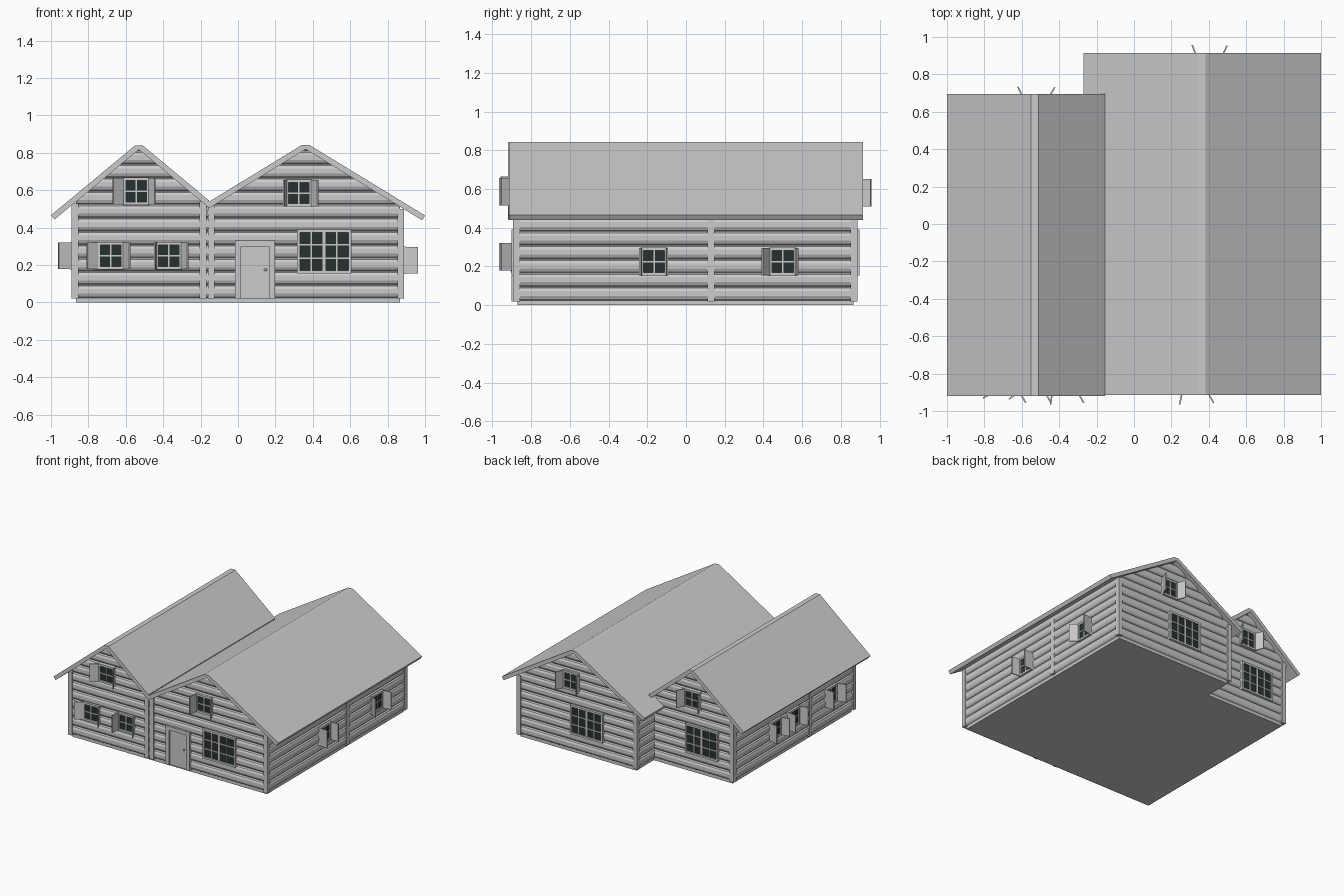
import bpy, bmesh
from math import radians, sqrt
from mathutils import Matrix, Vector

if "Cube" in bpy.data.objects:
    bpy.data.objects.remove(bpy.data.objects["Cube"])

glass_mat = bpy.data.materials.new("dark_glass")
glass_mat.diffuse_color = (0.02, 0.03, 0.03, 1)
glass_mat.use_nodes = True
glass_mat.node_tree.nodes["Principled BSDF"].inputs["Base Color"].default_value = glass_mat.diffuse_color


def finish(bm, name, M=Matrix(), mat=None):
    bmesh.ops.recalc_face_normals(bm, faces=bm.faces)
    me = bpy.data.meshes.new(name)
    bm.to_mesh(me)
    bm.free()
    ob = bpy.data.objects.new(name, me)
    ob.matrix_world = M
    bpy.context.collection.objects.link(ob)
    if mat:
        me.materials.append(mat)
    return ob


def add_box(bm, a, b, T=Matrix()):
    """Box between two corners, optionally transformed."""
    a, b = Vector(a), Vector(b)
    size = Matrix.Diagonal((*(b - a), 1))
    bmesh.ops.create_cube(bm, size=1, matrix=T @ Matrix.Translation((a + b) / 2) @ size)


def boxes(name, pairs, M=Matrix(), mat=None):
    bm = bmesh.new()
    for a, b in pairs:
        add_box(bm, a, b)
    return finish(bm, name, M, mat)


def prism(name, profile, y0, y1):
    """Extrude an x-z outline from y0 to y1."""
    bm = bmesh.new()
    f = bm.faces.new([bm.verts.new((x, y0, z)) for x, z in profile])
    r = bmesh.ops.extrude_face_region(bm, geom=[f])
    vs = [v for v in r["geom"] if isinstance(v, bmesh.types.BMVert)]
    bmesh.ops.translate(bm, verts=vs, vec=(0, y1 - y0, 0))
    return finish(bm, name)


def frame(x, y, deg):
    """Wall frame: local x runs along the wall, local -y points outward."""
    return Matrix.Translation((x, y, 0)) @ Matrix.Rotation(radians(deg), 4, 'Z')


PITCH = 0.0715
LOG = [(0, 0), (0.011, 0.007), (0.018, 0.022), (0.018, 0.048), (0.011, 0.063), (0, 0.069)]
APEX = 0.82


def log_wall(name, M, u0, u1, top, slope=None):
    """Rounded log siding, clipped to the gable if a slope is given."""
    bm = bmesh.new()
    prev, z0 = None, 0.025
    while z0 < top:
        for n, dz in LOG:
            z = min(z0 + dz, top)
            lim = (APEX - z) / slope if slope else 9
            row = [bm.verts.new((max(u0, -lim), -n, z)), bm.verts.new((min(u1, lim), -n, z))]
            if prev:
                bm.faces.new([prev[0], prev[1], row[1], row[0]])
            prev = row
            if z >= top:
                break
        z0 += PITCH
    return finish(bm, name, M)


def window(name, M, u, z, w, h, cols, rows, shutters=None):
    """Glass, frame, glazing bars and optional (left, right) shutter angles."""
    W = M @ Matrix.Translation((u, 0, z))
    boxes(name + "_glass", [((-w/2, -0.022, -h/2), (w/2, 0, h/2))], W, glass_mat)
    t = 0.008
    bars = [((s*w/2 - t, -0.032, -h/2 - t), (s*w/2 + t, 0, h/2 + t)) for s in (-1, 1)]
    bars += [((-w/2, -0.032, s*h/2 - t), (w/2, 0, s*h/2 + t)) for s in (-1, 1)]
    for i in range(1, cols):
        x, b = -w/2 + w*i/cols, (0.008 if cols == 4 and i == 2 else 0.004)
        bars.append(((x - b, -0.028, -h/2), (x + b, 0, h/2)))
    for i in range(1, rows):
        y = -h/2 + h*i/rows
        bars.append(((-w/2, -0.028, y - 0.004), (w/2, 0, y + 0.004)))
    boxes(name + "_frame", bars, W)
    if shutters:
        bm = bmesh.new()
        for s, ang in zip((-1, 1), shutters):
            T = Matrix.Translation((s*(w/2 + 0.004), -0.026, 0)) @ Matrix.Rotation(radians(-s*ang), 4, 'Z')
            x0, x1 = sorted((0, s*0.07))
            add_box(bm, (x0, -0.004, -h/2 - 0.006), (x1, 0.004, h/2 + 0.006), T)
        finish(bm, name + "_shutters", W)


# Wall frames: gables centred on the ridge, sides centred on y = 0
LX, RX, LS, RS = -0.53, 0.362, 0.83, 0.61
front_l, front_r = frame(LX, -0.87, 0), frame(RX, -0.87, 0)
back_l, back_r = frame(LX, 0.645, 180), frame(RX, 0.865, 180)
right, left, inner = frame(0.867, 0, 90), frame(-0.867, 0, -90), frame(-0.165, 0, -90)

# Solid house bodies
for name, cx, s, x0, x1, y1 in (("left_body", LX, LS, -0.867, -0.165, 0.645),
                                ("right_body", RX, RS, -0.165, 0.867, 0.865)):
    prism(name, [(x0, 0), (x1, 0), (x1, APEX - s*(x1 - cx)), (cx, APEX),
                 (x0, APEX - s*(cx - x0))], -0.87, y1)

# Log siding
log_wall("front_left_logs", front_l, -0.337, 0.365, APEX - 0.002, LS)
log_wall("front_right_logs", front_r, -0.527, 0.505, APEX - 0.002, RS)
log_wall("back_left_logs", back_l, -0.365, 0.337, APEX - 0.002, LS)
log_wall("back_right_logs", back_r, -0.505, 0.527, APEX - 0.002, RS)
log_wall("right_logs", right, -0.87, 0.865, 0.512)
log_wall("left_logs", left, -0.645, 0.87, 0.54)
log_wall("inner_logs", inner, -0.865, -0.645, 0.498)

# Corner and middle posts
posts = [(-0.872, -0.877, 0.53), (-0.187, -0.877, 0.54), (-0.143, -0.877, 0.53), (0.87, -0.877, 0.5),
         (0.87, 0.868, 0.5), (-0.168, 0.868, 0.49), (-0.872, 0.648, 0.53),
         (0.87, 0.13, 0.5), (-0.87, -0.32, 0.53)]
boxes("posts", [((x - 0.018, y - 0.018, 0.02), (x + 0.018, y + 0.018, h)) for x, y, h in posts])


# Roofs
T = 0.03


def roof(name, cx, zr, s, xl, xr, valley_left, y0, y1):
    k = sqrt(1 + s*s)
    fw = 0.02
    zl, zr2 = zr - s*(cx - fw - xl), zr - s*(xr - cx - fw)
    square = (T*s/k, -T/k)          # square-cut eave
    plumb = (0, -T*k)               # vertical cut in the valley
    dl, dr = (plumb, square) if valley_left else (square, plumb)
    prism(name, [(xl, zl), (cx - fw, zr), (cx + fw, zr), (xr, zr2),
                 (xr - dr[0], zr2 + dr[1]), (cx, zr + s*fw - T*k), (xl + dl[0], zl + dl[1])], y0, y1)


roof("left_roof", LX, 0.84, LS, -1.0, -0.155, False, -0.92, 0.695)
roof("right_roof", RX, 0.842, RS, -0.155, 1.0, True, -0.915, 0.915)
ze = 0.842 - RS*(RX - 0.02 + 0.155)
zf = ze - RS*0.115
prism("rear_eave", [(-0.155, ze), (-0.27, zf), (-0.254, zf - 0.026), (-0.155, ze - 0.035)], 0.645, 0.915)

# Small shuttered windows: frame, u, z, shutter angles
small = [("front_left_attic", front_l, -0.015, 0.595, (35, 60)),
         ("front_left_a", front_l, -0.15, 0.25, (30, 60)),
         ("front_left_b", front_l, 0.16, 0.25, (82, 60)),
         ("front_right_attic", front_r, -0.037, 0.585, (78, 60)),
         ("back_left_attic", back_l, -0.005, 0.595, (60, 65)),
         ("back_right_attic", back_r, -0.04, 0.58, (65, 70)),
         ("right_a", right, -0.165, 0.225, (85, 88)),
         ("right_b", right, 0.5, 0.225, (55, 80)),
         ("left_a", left, -0.13, 0.25, (75, 80)),
         ("left_b", left, 0.10, 0.25, (80, 75)),
         ("left_c", left, 0.58, 0.25, (85, 70))]
for name, M, u, z, sh in small:
    window(name, M, u, z, 0.125, 0.13, 2, 2, sh)

# Large windows
for name, M, u in (("front_big", front_r, 0.098), ("back_left_big", back_l, 0.08),
                   ("back_right_big", back_r, 0.10)):
    window(name, M, u, 0.272, 0.275, 0.22, 4, 3)

# Door with frame and handle
D = Matrix.Translation((0.092, -0.87, 0))
boxes("door_frame", [((-0.107, -0.032, 0.02), (-0.075, 0, 0.33)), ((0.075, -0.032, 0.02), (0.107, 0, 0.33)),
                     ((-0.075, -0.032, 0.30), (0.075, 0, 0.33))], D)
boxes("door", [((-0.075, -0.022, 0.02), (0.075, 0, 0.30))], D)
bm = bmesh.new()
bmesh.ops.create_uvsphere(bm, u_segments=10, v_segments=6, radius=0.008)
finish(bm, "door_knob", D @ Matrix.Translation((0.055, -0.028, 0.175)))
